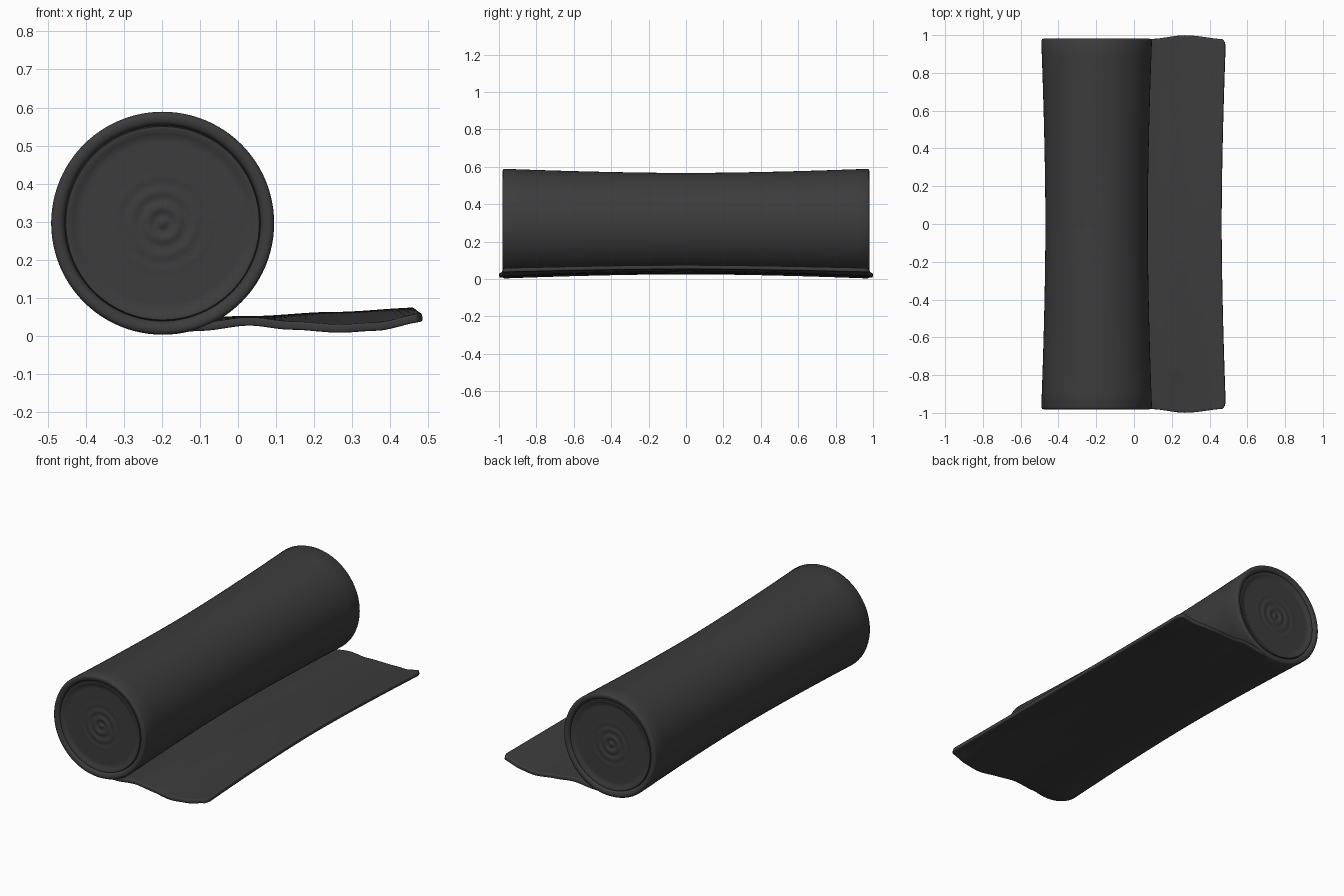
import bpy, bmesh, math

if "Cube" in bpy.data.objects:
    bpy.data.objects.remove(bpy.data.objects["Cube"])

mat = bpy.data.materials.new("dark_rubber")
mat.diffuse_color = (0.045, 0.045, 0.045, 1)
mat.use_nodes = True
mat.node_tree.nodes["Principled BSDF"].inputs["Base Color"].default_value = mat.diffuse_color


def finish(name, bm, angle):
    bmesh.ops.recalc_face_normals(bm, faces=bm.faces)
    me = bpy.data.meshes.new(name)
    bm.to_mesh(me)
    bm.free()
    me.materials.append(mat)
    ob = bpy.data.objects.new(name, me)
    bpy.context.collection.objects.link(ob)
    bpy.ops.object.select_all(action='DESELECT')
    ob.select_set(True)
    bpy.context.view_layer.objects.active = ob
    bpy.ops.object.shade_smooth_by_angle(angle=math.radians(angle))
    return ob


def interp(pts, x):
    # smooth interpolation through a few profile points
    for (x0, a), (x1, b) in zip(pts, pts[1:]):
        if x <= x1:
            t = max(0, (x - x0) / (x1 - x0))
            return a + (b - a) * t * t * (3 - 2 * t)
    return pts[-1][1]


# Rolled body: lathed half profile (radius, y), mirrored to the other end
CX, CZ, SEG = -0.198, 0.296, 96
end = [(0.0, 0.966)]
for i in range(1, 33):
    r = 0.22 * i / 32
    wave = 0.004 * math.cos(2 * math.pi * r / 0.042) * max(0, 1 - r / 0.15)
    end.append((r, 0.962 + wave))
end += [(0.235, 0.966), (0.247, 0.974), (0.254, 0.973), (0.257, 0.962),
        (0.260, 0.973), (0.267, 0.979), (0.280, 0.981), (0.289, 0.978),
        (0.293, 0.970)]
half = list(end)
for i in range(1, 13):
    t = 1 - i / 12
    half.append((0.271 + 0.022 * t ** 1.7, 0.970 * t))
profile = half + [(r, -y) for r, y in reversed(half[:-1])]

bm = bmesh.new()
rings = []
for r, y in profile:
    if r == 0:
        rings.append([bm.verts.new((CX, y, CZ))] * SEG)
    else:
        rings.append([bm.verts.new((CX + r * math.cos(a), y, CZ + r * math.sin(a)))
                      for a in (2 * math.pi * k / SEG for k in range(SEG))])
for A, B in zip(rings, rings[1:]):
    for k in range(SEG):
        n = (k + 1) % SEG
        bm.faces.new(list(dict.fromkeys((A[k], A[n], B[n], B[k]))))
finish("rolled_mat", bm, 50)

# Loose flap: gently waved sheet, lower at its two ends than in the middle
MID = [(-0.2, 0.037), (0.03, 0.041), (0.25, 0.052), (0.49, 0.064)]
END = [(-0.2, 0.014), (-0.1, 0.024), (0.03, 0.038), (0.14, 0.027),
       (0.27, 0.019), (0.36, 0.024), (0.49, 0.048)]
WIDTH = [(-0.2, 0.972), (0.09, 0.980), (0.27, 0.999), (0.49, 0.978)]
NX, NY = 36, 64
bm = bmesh.new()
grid = []
for j in range(NY + 1):
    v = -math.cos(math.pi * j / NY) * 0.5 + 0.5 * (2 * j / NY - 1)
    edge = 0.464 + 0.022 * abs(v) ** 1.7
    edge -= 0.016 * max(0, (abs(v) - 0.96) / 0.04) ** 2
    row = []
    for i in range(NX + 1):
        x = -0.2 + (edge + 0.2) * i / NX
        w = abs(v) ** 1.7
        z = interp(MID, x) * (1 - w) + interp(END, x) * w
        row.append(bm.verts.new((x, v * interp(WIDTH, x), z)))
    grid.append(row)
for j in range(NY):
    for i in range(NX):
        bm.faces.new((grid[j][i], grid[j][i + 1], grid[j + 1][i + 1], grid[j + 1][i]))
flap = finish("loose_flap", bm, 40)
thick = flap.modifiers.new("thickness", 'SOLIDIFY')
thick.thickness = 0.022
thick.offset = 0
bev = flap.modifiers.new("soft_edge", 'BEVEL')
bev.width = 0.005
bev.segments = 2
bev.limit_method = 'ANGLE'
bev.angle_limit = math.radians(50)
